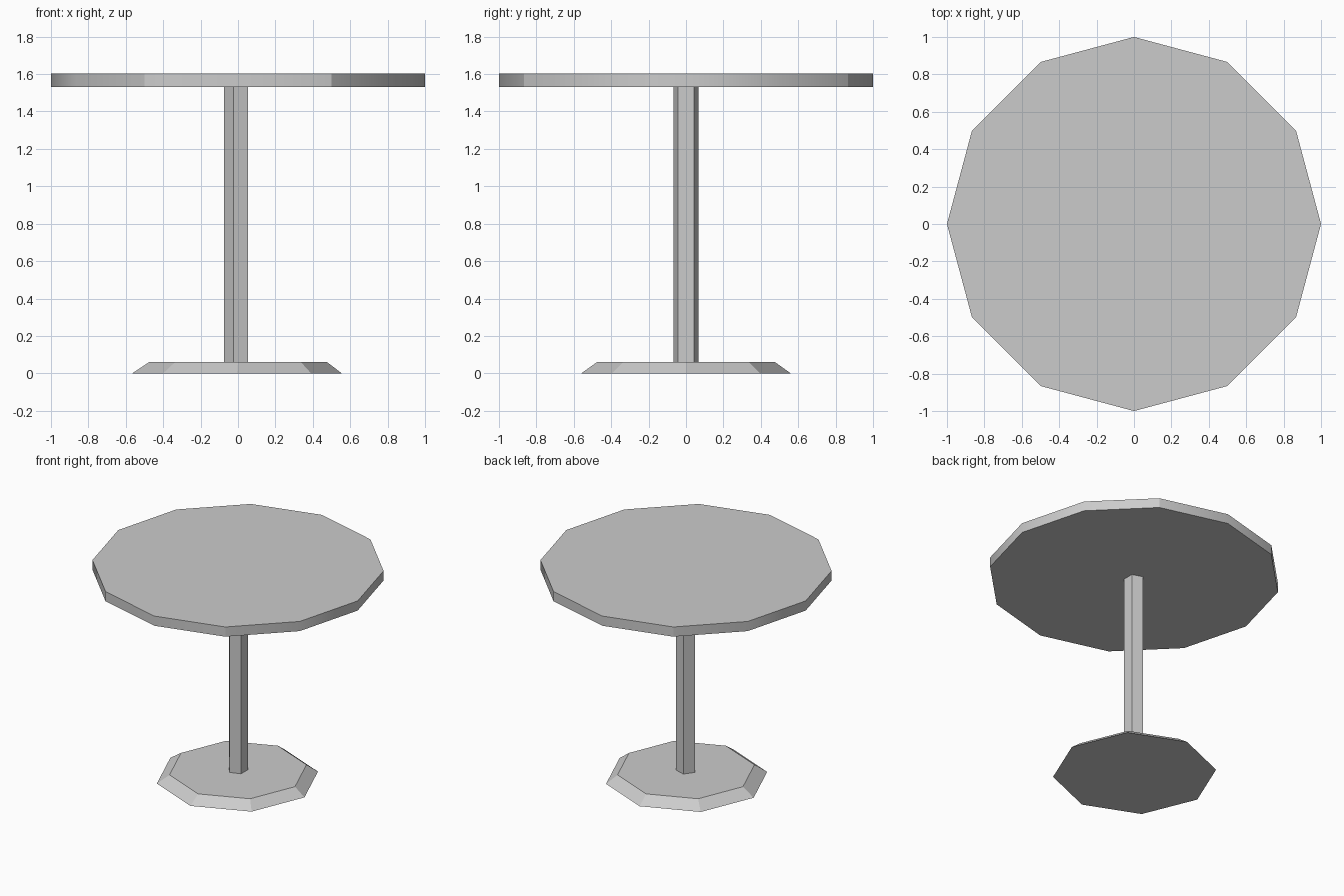
import bpy
from math import cos, sin, pi

cube = bpy.data.objects.get("Cube")
if cube:
    bpy.data.objects.remove(cube, do_unlink=True)

grey = bpy.data.materials.new("plain_grey")
GREY = (0.6, 0.6, 0.6, 1)
grey.use_nodes = True
grey.diffuse_color = GREY
grey.node_tree.nodes["Principled BSDF"].inputs["Base Color"].default_value = GREY


def prism(name, sides, rings, start=0.0):
    """Closed solid through rings of (radius, x offset, height), bottom to top."""
    verts = [(dx + r * cos(start + 2 * pi * i / sides),
              r * sin(start + 2 * pi * i / sides), z)
             for r, dx, z in rings for i in range(sides)]
    faces = [tuple(reversed(range(sides))), tuple(range(sides, 2 * sides))]
    for i in range(sides):
        j = (i + 1) % sides
        faces.append((i, j, sides + j, sides + i))
    mesh = bpy.data.meshes.new(name)
    mesh.from_pydata(verts, [], faces)
    mesh.materials.append(grey)
    obj = bpy.data.objects.new(name, mesh)
    bpy.context.collection.objects.link(obj)
    return obj


# Sloped octagonal foot
prism("base", 8, [(0.56, -0.005, 0), (0.476, 0, 0.06)])

# Five-sided column with one corner towards -x
prism("column", 5, [(0.071, -0.003, 0.06), (0.071, -0.003, 1.53)], start=pi)

# Twelve-sided top
top = prism("table_top", 12, [(1, 0, 1.53), (1, 0, 1.603)])

# Softened rim, broken by four hard upright corners
mesh = top.data
for face in mesh.polygons:
    face.use_smooth = abs(face.normal.z) < 0.5
for edge in mesh.edges:
    a, b = (mesh.vertices[v].co for v in edge.vertices)
    upright = abs(a.z - b.z) > 0.01
    edge.use_edge_sharp = not upright or abs(abs(a.x) - 0.5) < 0.01
